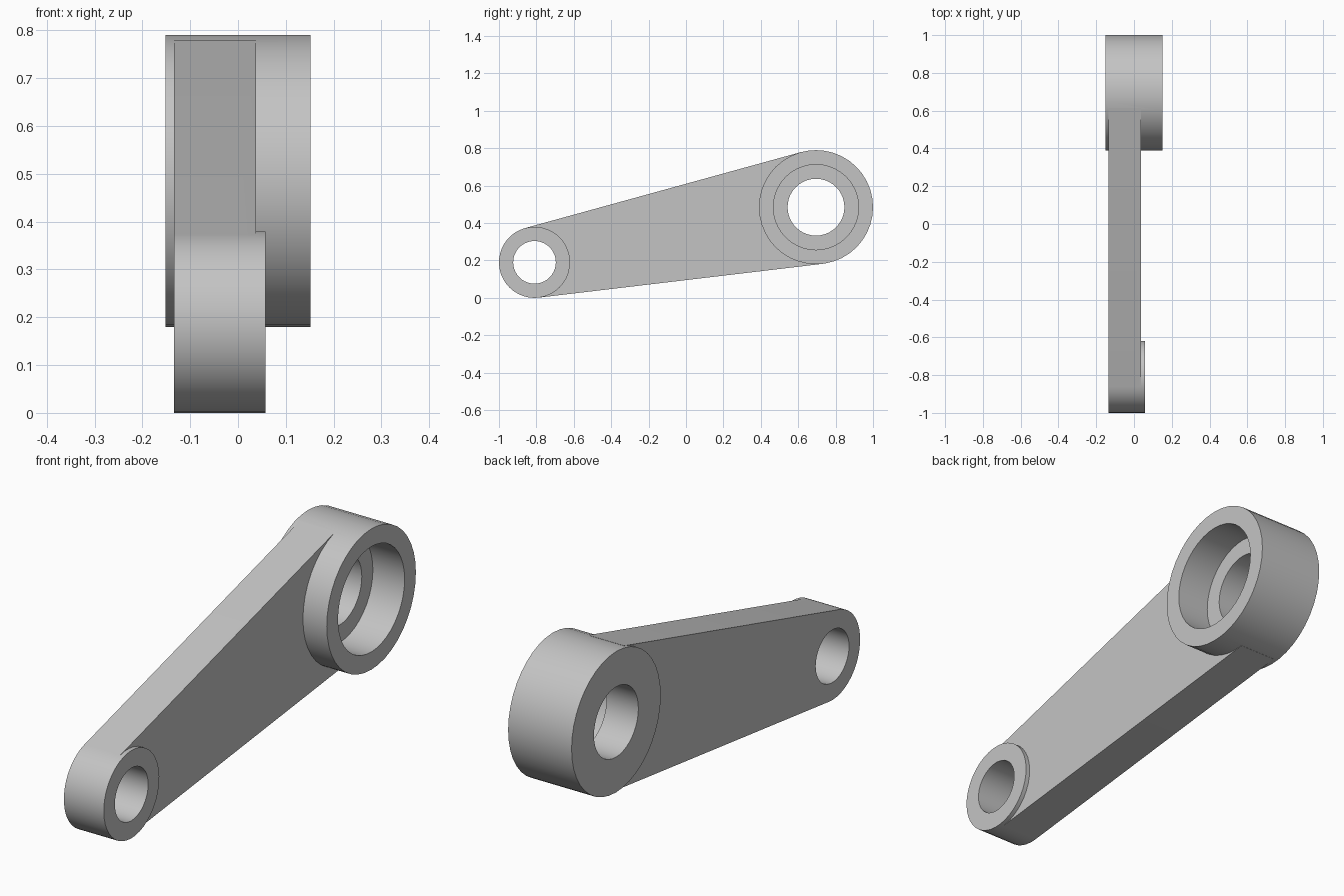
import bpy, bmesh
from math import pi, sin, cos, atan2, asin, hypot, radians

if "Cube" in bpy.data.objects:
    bpy.data.objects.remove(bpy.data.objects["Cube"])

SEG = 40
HUB = (0.695, 0.485, 0.305)     # y, z, radius
BOSS = (-0.81, 0.19, 0.19)

metal = bpy.data.materials.new("light_grey")
metal.use_nodes = True
grey = (0.55, 0.55, 0.55, 1)
metal.diffuse_color = grey
metal.node_tree.nodes["Principled BSDF"].inputs["Base Color"].default_value = grey


def arc(centre, radius, start, sweep, count):
    y, z = centre[:2]
    return [(y + radius * cos(start + sweep * i / count),
             z + radius * sin(start + sweep * i / count)) for i in range(count)]


def prism(name, outline, x0, x1):
    """Extrude a y-z outline along x."""
    bm = bmesh.new()
    face = bm.faces.new([bm.verts.new((x0, y, z)) for y, z in outline])
    moved = bmesh.ops.extrude_face_region(bm, geom=[face])["geom"]
    bmesh.ops.translate(bm, vec=(x1 - x0, 0, 0),
                        verts=[v for v in moved if isinstance(v, bmesh.types.BMVert)])
    bmesh.ops.recalc_face_normals(bm, faces=bm.faces)
    mesh = bpy.data.meshes.new(name)
    bm.to_mesh(mesh)
    bm.free()
    obj = bpy.data.objects.new(name, mesh)
    bpy.context.collection.objects.link(obj)
    mesh.materials.append(metal)
    return obj


def disc(name, centre, radius, x0, x1):
    return prism(name, arc(centre, radius, 0, 2 * pi, SEG), x0, x1)


def combine(target, tool, operation):
    mod = target.modifiers.new(operation, 'BOOLEAN')
    mod.operation, mod.object, mod.solver = operation, tool, 'EXACT'
    bpy.context.view_layer.objects.active = target
    bpy.ops.object.modifier_apply(modifier=mod.name)
    bpy.data.objects.remove(tool)


# Tapered arm: tangent lines to both ends, round at the small end
dy, dz = HUB[0] - BOSS[0], HUB[1] - BOSS[1]
tilt = atan2(dz, dy)
taper = asin((HUB[2] - BOSS[2]) / hypot(dy, dz))
upper = tilt + pi / 2 + taper
lower = tilt + 3 * pi / 2 - taper
steps = SEG // 2
outline = arc(BOSS, BOSS[2], upper, lower - upper, steps)
outline += [(c[0] + c[2] * cos(lower), c[1] + c[2] * sin(lower)) for c in (BOSS, HUB)]
outline.append((HUB[0] + HUB[2] * cos(upper), HUB[1] + HUB[2] * sin(upper)))
arm = prism("lever_arm", outline, -0.134, 0.038)

# Large hub, and the small boss standing slightly proud of the arm
combine(arm, disc("large_hub", HUB, HUB[2], -0.152, 0.152), 'UNION')
boss_outline = (arc(BOSS, BOSS[2], upper, lower - upper, steps)
                + arc(BOSS, BOSS[2], lower, 2 * pi + upper - lower, steps))
combine(arm, prism("small_boss", boss_outline, 0.0, 0.057), 'UNION')

# Through holes and the counterbore in the hub
combine(arm, disc("small_bore", BOSS, 0.114, -0.3, 0.3), 'DIFFERENCE')
combine(arm, disc("large_bore", HUB, 0.152, -0.3, 0.3), 'DIFFERENCE')
combine(arm, disc("counterbore", HUB, 0.228, 0.0, 0.3), 'DIFFERENCE')

bpy.ops.object.select_all(action='DESELECT')
arm.select_set(True)
bpy.context.view_layer.objects.active = arm
bpy.ops.object.shade_smooth_by_angle(angle=radians(30))
